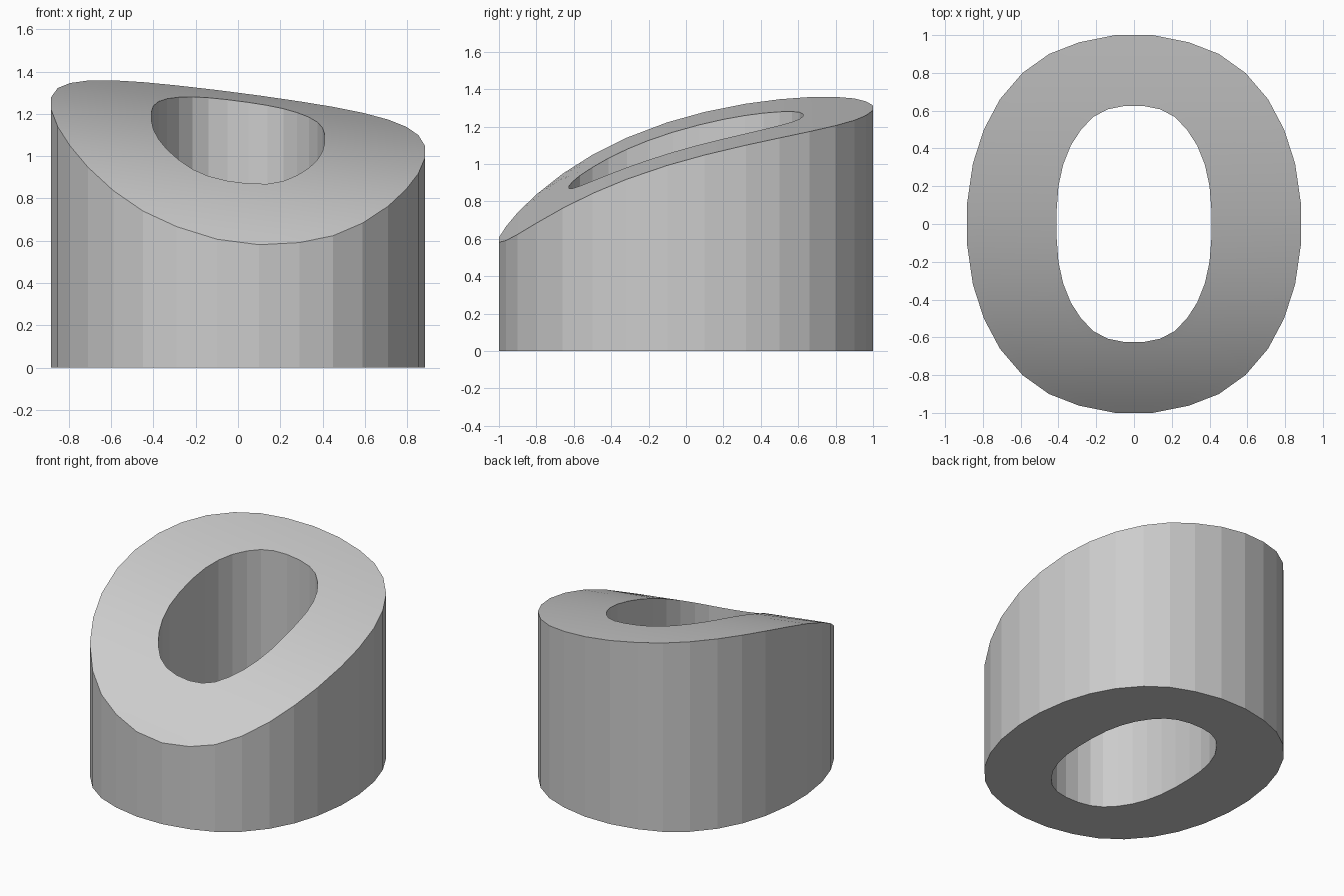
import bpy
import bmesh

cube = bpy.data.objects.get("Cube")
if cube:
    bpy.data.objects.remove(cube, do_unlink=True)

# One quarter of each oval outline, from the back tip round to the side
OUTER = [(.1, 1), (.29, .962), (.45, .9), (.59, .8),
         (.71, .66), (.795, .5), (.853, .32), (.885, .1)]
INNER = [(.05, .625), (.14, .607), (.215, .567), (.28, .5),
         (.335, .415), (.375, .315), (.4, .2), (.41, .07)]
RINGS = 8


def full_oval(quarter):
    """Mirror a quarter outline into a closed loop."""
    right = quarter + [(x, -y) for x, y in reversed(quarter)]
    return right + [(-x, -y) for x, y in right]


def top_height(x, y):
    """Curved top: steep at the front, levelling at the back, falling to +x."""
    return 1.137 + .278 * y - .165 * y**2 + .075 * y**3 - .025 * y**4 - .13 * x


def bridge(bm, a, b, smooth=False):
    """Join two loops of equal length with quads."""
    n = len(a)
    for i in range(n):
        j = (i + 1) % n
        bm.faces.new((a[i], a[j], b[j], b[i])).smooth = smooth


outer, inner = full_oval(OUTER), full_oval(INNER)
bm = bmesh.new()

# Top surface as concentric loops from the rim to the hole
top = []
for k in range(RINGS + 1):
    t = k / RINGS
    loop = []
    for (ox, oy), (ix, iy) in zip(outer, inner):
        x, y = ox + (ix - ox) * t, oy + (iy - oy) * t
        loop.append(bm.verts.new((x, y, top_height(x, y))))
    top.append(loop)
for a, b in zip(top, top[1:]):
    bridge(bm, a, b, smooth=True)

# Flat base, outer wall and hole wall
base_outer = [bm.verts.new((x, y, 0)) for x, y in outer]
base_inner = [bm.verts.new((x, y, 0)) for x, y in inner]
bridge(bm, base_outer, top[0])
bridge(bm, top[-1], base_inner)
bridge(bm, base_inner, base_outer)
bmesh.ops.recalc_face_normals(bm, faces=bm.faces)

# Keep the rims crisp
for e in bm.edges:
    if len({f.smooth for f in e.link_faces}) > 1:
        e.smooth = False

mesh = bpy.data.meshes.new("oval_ring")
bm.to_mesh(mesh)
bm.free()

# Plain grey material
grey = bpy.data.materials.new("plain grey")
grey.use_nodes = True
colour = (.604, .604, .604, 1)
grey.diffuse_color = colour
grey.node_tree.nodes["Principled BSDF"].inputs["Base Color"].default_value = colour
mesh.materials.append(grey)

ring = bpy.data.objects.new("oval_ring", mesh)
bpy.context.collection.objects.link(ring)
